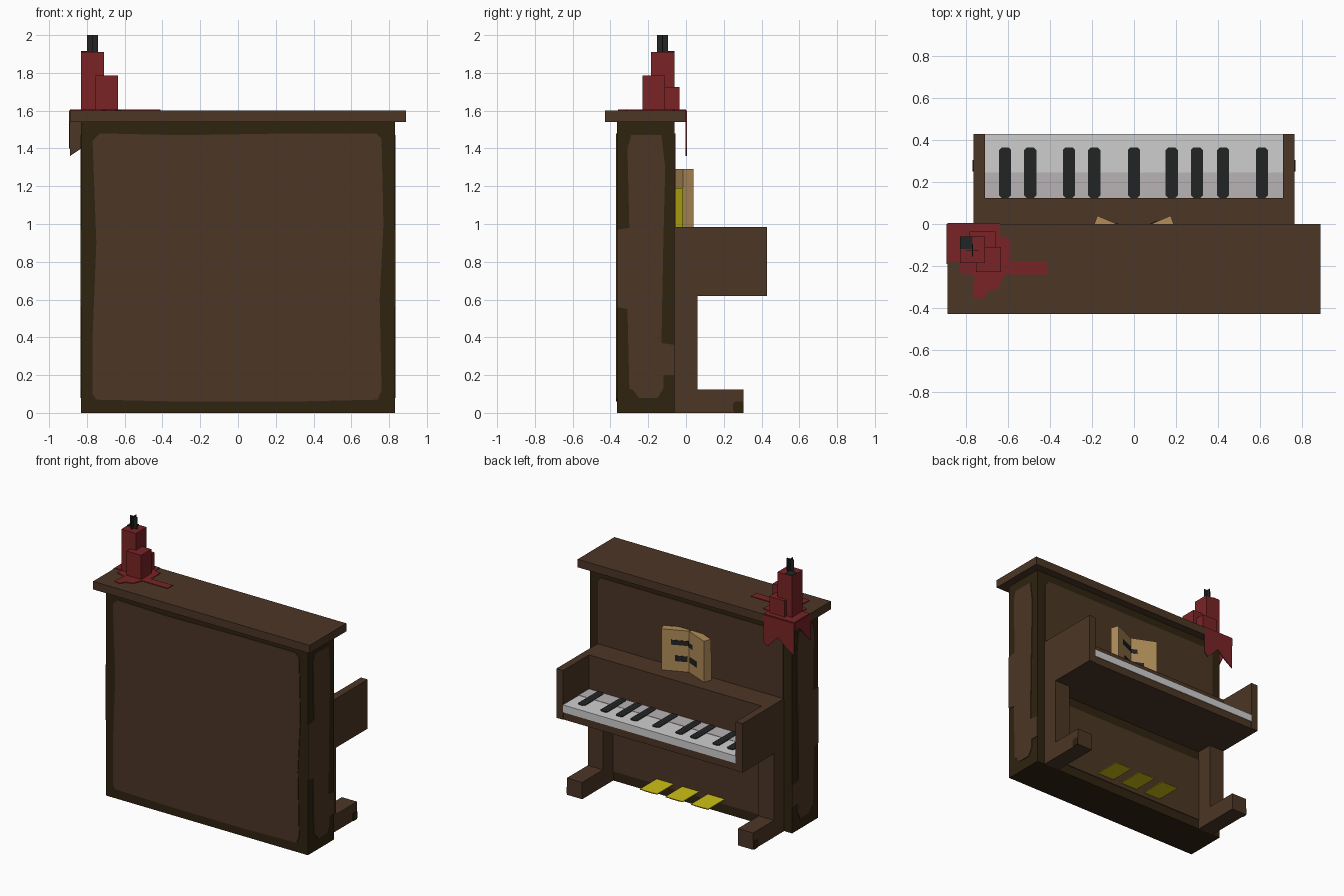
import bpy
from mathutils import Vector

if "Cube" in bpy.data.objects:
    bpy.data.objects.remove(bpy.data.objects["Cube"], do_unlink=True)


def material(name, r, g, b):
    lin = [((c / 255 + 0.055) / 1.055) ** 2.4 for c in (r, g, b)] + [1.0]
    m = bpy.data.materials.new(name)
    m.use_nodes = True
    m.diffuse_color = lin
    m.node_tree.nodes["Principled BSDF"].inputs["Base Color"].default_value = lin
    return m


wood = material("brown wood", 76, 54, 37)
dark = material("dark wood", 47, 35, 16)
wax = material("red wax", 122, 36, 38)
black = material("black", 34, 35, 36)
ivory = material("key white", 206, 206, 206)
ivory_shade = material("key grey", 184, 178, 180)
paper = material("paper tan", 176, 140, 88)
yellow = material("brass yellow", 206, 192, 20)
orange = material("brass orange", 196, 128, 20)

AXES = {"x": (1, 2, 0), "y": (0, 2, 1), "z": (0, 1, 2)}
T = 0.005


def prism(name, pts, axis, lo, hi, mat):
    """Extrude a 2D outline along an axis from lo to hi."""
    a, b, c = AXES[axis]
    n = len(pts)
    verts = []
    for level in (lo, hi):
        for p in pts:
            v = [0, 0, 0]
            v[a], v[b], v[c] = p[0], p[1], level
            verts.append(v)
    faces = [list(range(n)), list(range(n, 2 * n))]
    faces += [[i, (i + 1) % n, n + (i + 1) % n, n + i] for i in range(n)]
    mesh = bpy.data.meshes.new(name)
    mesh.from_pydata(verts, [], faces)
    mesh.materials.append(mat)
    # Consistent outward normals
    import bmesh
    bm = bmesh.new()
    bm.from_mesh(mesh)
    bmesh.ops.recalc_face_normals(bm, faces=bm.faces)
    bm.to_mesh(mesh)
    bm.free()
    ob = bpy.data.objects.new(name, mesh)
    bpy.context.collection.objects.link(ob)
    return ob


def rect(u0, u1, v0, v1, cut=0):
    if not cut:
        return [(u0, v0), (u1, v0), (u1, v1), (u0, v1)]
    return [(u0 + cut, v0), (u1 - cut, v0), (u1, v0 + cut), (u1, v1 - cut),
            (u1 - cut, v1), (u0 + cut, v1), (u0, v1 - cut), (u0, v0 + cut)]


def box(name, x0, x1, y0, y1, z0, z1, mat):
    return prism(name, rect(x0, x1, y0, y1), "z", z0, z1, mat)


# Cabinet and lid
box("cabinet", -0.83, 0.83, -0.365, -0.06, 0, 1.54, dark)
box("lid", -0.89, 0.89, -0.43, 0, 1.54, 1.6, wood)

# Lighter panels with worn edges
front = [(-0.75, 0.07), (-0.3, 0.06), (0.3, 0.06), (0.74, 0.07), (0.76, 0.12), (0.75, 0.6),
         (0.77, 1.0), (0.76, 1.45), (0.73, 1.48), (0.3, 1.48), (-0.3, 1.47),
         (-0.73, 1.48), (-0.77, 1.44), (-0.75, 0.9), (-0.77, 0.4), (-0.77, 0.1)]
prism("front_panel", front, "y", -0.365 - T, -0.365, wood)
prism("upper_back_panel", rect(-0.76, 0.76, 0.9, 1.48, 0.03), "y", -0.06, -0.06 + T, wood)
prism("lower_back_panel", rect(-0.76, 0.76, 0.07, 0.55, 0.03), "y", -0.06, -0.06 + T, wood)
side = [(-0.28, 0.12), (-0.25, 0.08), (-0.15, 0.08), (-0.12, 0.13), (-0.12, 0.2), (-0.06, 0.2),
        (-0.06, 0.36), (-0.13, 0.37), (-0.12, 0.9), (-0.11, 1.3), (-0.13, 1.47),
        (-0.29, 1.47), (-0.31, 1.4), (-0.3, 0.98), (-0.365, 0.97), (-0.365, 0.56),
        (-0.31, 0.55), (-0.3, 0.13)]
for s, label in ((1, "left"), (-1, "right")):
    prism(label + "_panel", side, "x", s * 0.83, s * (0.83 + T), wood)
    # Cheeks, legs and feet
    box(label + "_cheek", s * 0.71, s * 0.765, -0.06, 0.43, 0.62, 0.985, wood)
    box(label + "_leg", s * 0.64, s * 0.765, -0.06, 0.06, 0, 0.62, wood)
    box(label + "_foot", s * 0.64, s * 0.765, 0.06, 0.305, 0, 0.125, wood)
    prism(label + "_foot_wear", rect(0.25, 0.305, 0, 0.06, 0.01), "x",
          s * 0.765, s * (0.765 + T), dark)

# Keyboard
box("shelf", -0.71, 0.71, -0.06, 0.125, 0.62, 0.985, wood)
box("key_bed", -0.71, 0.71, 0.125, 0.425, 0.62, 0.675, wood)
box("white_keys", -0.71, 0.71, 0.125, 0.43, 0.675, 0.73, ivory)
box("key_shade", -0.71, 0.71, 0.125, 0.245, 0.73, 0.73 + T / 2, ivory_shade)
for x in (-0.615, -0.495, -0.31, -0.19, 0, 0.18, 0.3, 0.425, 0.61):
    prism("black_key", rect(x - 0.029, x + 0.029, 0.125, 0.365, 0.012),
          "z", 0.73, 0.73 + T, black)

# Pedals
for x in (-0.21, 0, 0.21):
    box("pedal", x - 0.07, x + 0.07, -0.06, 0.14, 0.104, 0.11, yellow)
    box("pedal_tip", x - 0.04, x + 0.04, 0.14, 0.143, 0.104, 0.11, orange)


# Open book: each page block is a slanted slab meeting at the spine
def page_strip(name, s, t0, t1, d0, d1, z0, z1, mat):
    spine, along, depth = Vector((0, -0.035)), Vector((0.175, 0.075)), Vector((0.02, -0.055))
    pts = []
    for t, d in ((t0, d0), (t1, d0), (t1, d1), (t0, d1)):
        p = spine + along * t + depth * d
        pts.append((s * max(p.x, 0), p.y))
    return prism(name, pts, "z", z0, z1, mat)


for s in (1, -1):
    page_strip("book_half", s, 0, 1, 0, 1, 0.985, 1.29, paper)
    page_strip("book_cover_patch", s, 0.2, 1, 1, 1.06, 0.985, 1.19, yellow)
    page_strip("lower_mark", s, 0.05, 0.5, -0.06, 0, 1.06, 1.1, black)
page_strip("upper_mark", 1, 0, 0.65, -0.06, 0, 1.18, 1.215, black)
page_strip("upper_mark_end", -1, 0, 0.25, -0.06, 0, 1.17, 1.2, black)

# Candles and wick
box("tall_candle", -0.83, -0.71, -0.185, -0.06, 1.6, 1.91, wax)
box("middle_candle", -0.755, -0.635, -0.23, -0.11, 1.6, 1.785, wax)
box("short_candle", -0.785, -0.66, -0.155, -0.035, 1.6, 1.725, wax)
box("wick_a", -0.8, -0.742, -0.127, -0.123, 1.91, 2.0, black)
box("wick_b", -0.773, -0.769, -0.154, -0.096, 1.91, 2.0, black)
box("burnt_corner", -0.83, -0.77, -0.12, -0.06, 1.91, 1.91 + T, black)

# Spilled wax on the lid, running over its edge
spill = [(-0.89, 0), (-0.64, 0), (-0.64, -0.06), (-0.59, -0.07), (-0.59, -0.18), (-0.41, -0.18),
         (-0.41, -0.24), (-0.62, -0.24), (-0.65, -0.31), (-0.7, -0.32), (-0.72, -0.36),
         (-0.77, -0.35), (-0.76, -0.25), (-0.83, -0.23), (-0.83, -0.18), (-0.89, -0.18)]
prism("wax_spill", spill, "z", 1.6, 1.6 + T, wax)
drip = [(-0.89, 1.6), (-0.64, 1.6), (-0.64, 1.4), (-0.67, 1.37), (-0.76, 1.46),
        (-0.83, 1.4), (-0.89, 1.36)]
prism("wax_drip", drip, "y", 0, T, wax)
prism("wax_drip_backing", [(u, min(v, 1.54)) for u, v in drip], "y", -T / 2, 0, wood)
prism("side_drip", [(0, 1.6), (-0.19, 1.6), (-0.19, 1.4), (-0.11, 1.48), (-0.06, 1.54), (0, 1.54)],
      "x", -0.89 - T, -0.89, wax)
